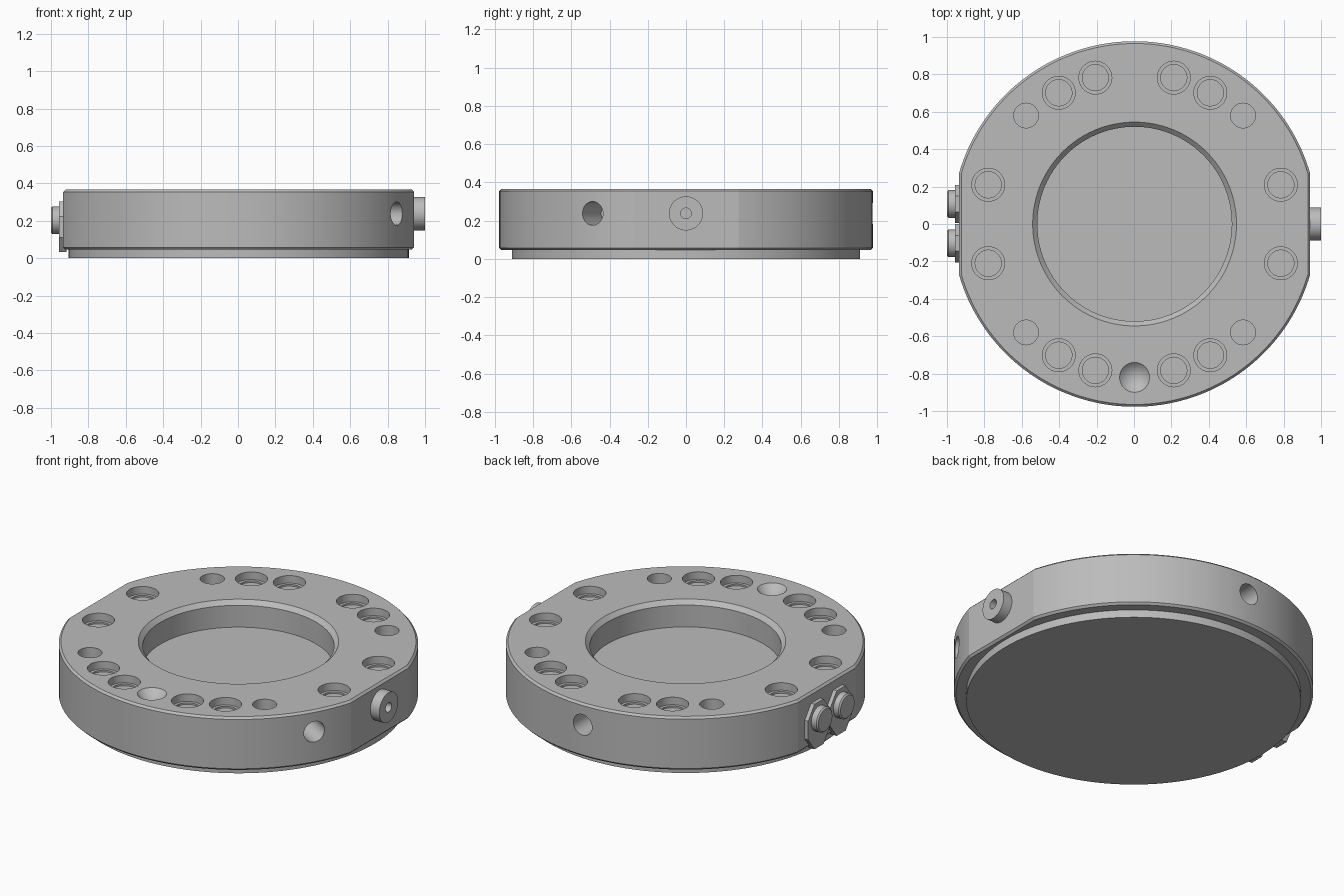
import bpy, bmesh
from math import radians, pi, cos, sin, acos
from mathutils import Matrix

if "Cube" in bpy.data.objects:
    bpy.data.objects.remove(bpy.data.objects["Cube"])

CX = 0.003          # housing axis
R, FLAT = 0.977, 0.938
BOTTOM, TOP = 0.046, 0.366

grey = bpy.data.materials.new("machined_grey")
grey.use_nodes = True
grey.diffuse_color = (0.5, 0.5, 0.5, 1)
grey.node_tree.nodes["Principled BSDF"].inputs["Base Color"].default_value = (0.5, 0.5, 0.5, 1)


def lathe(bm, profile, place, segs=48, turn=0.0):
    """Turn an (r, z) profile about its z axis; both ends are closed."""
    rings = []
    for r, z in profile:
        if r == 0:
            rings.append([bm.verts.new(place @ Matrix.Translation((0, 0, z)).translation)])
        else:
            rings.append([bm.verts.new(place @ Matrix.Translation(
                (r * cos(turn + 2 * pi * i / segs), r * sin(turn + 2 * pi * i / segs), z)).translation)
                for i in range(segs)])
    for a, b in zip(rings, rings[1:]):
        for i in range(segs):
            j = (i + 1) % segs
            if len(a) == 1:
                bm.faces.new((a[0], b[j], b[i]))
            else:
                bm.faces.new((a[i], a[j], b[j], b[i]))
    for ring in (rings[0], rings[-1]):
        if len(ring) > 1:
            bm.faces.new(ring)


def finish(name, bm):
    bmesh.ops.recalc_face_normals(bm, faces=bm.faces)
    mesh = bpy.data.meshes.new(name)
    bm.to_mesh(mesh)
    bm.free()
    mesh.materials.append(grey)
    obj = bpy.data.objects.new(name, mesh)
    bpy.context.collection.objects.link(obj)
    return obj


def select(obj):
    bpy.ops.object.select_all(action='DESELECT')
    obj.select_set(True)
    bpy.context.view_layer.objects.active = obj


def smooth(obj):
    select(obj)
    bpy.ops.object.shade_smooth_by_angle(angle=radians(12))


def turned(name, profile, place, segs=48, turn=0.0):
    bm = bmesh.new()
    lathe(bm, profile, place, segs, turn)
    obj = finish(name, bm)
    if segs > 8:
        smooth(obj)
    return obj


def upright(angle, radius):
    a = radians(angle)
    return Matrix.Translation((CX + radius * cos(a), radius * sin(a), 0))


def outward(angle, y, z):
    """Local z points out sideways at the given heading."""
    return (Matrix.Translation((CX, y, z)) @ Matrix.Rotation(radians(angle), 4, 'Z')
            @ Matrix.Rotation(pi / 2, 4, 'Y'))


# Housing: round plate with two flat sides and chamfered rims
bm = bmesh.new()
corner = acos(FLAT / R)
STEPS = 72
outline = []
for start in (0, pi):
    for i in range(STEPS + 1):
        a = start + corner + (pi - 2 * corner) * i / STEPS
        outline.append(bm.verts.new((CX + R * cos(a), R * sin(a), BOTTOM)))
face = bm.faces.new(outline)
top = bmesh.ops.extrude_face_region(bm, geom=[face])["geom"]
bmesh.ops.translate(bm, vec=(0, 0, TOP - BOTTOM),
                    verts=[v for v in top if isinstance(v, bmesh.types.BMVert)])
housing = finish("housing", bm)
bevel = housing.modifiers.new("rim_chamfer", 'BEVEL')
bevel.width, bevel.segments = 0.012, 1
bevel.limit_method, bevel.angle_limit = 'ANGLE', radians(60)

# Cutters: central bore, bolt holes, dowel holes, conical dimple, side holes
bm = bmesh.new()
lathe(bm, [(0.52, 0.21), (0.52, TOP - 0.025), (0.57, TOP + 0.025)], upright(0, 0), 96)
for quarter in (0, 180):
    for a in (15, 60, 75, 105, 120, 165):
        lathe(bm, [(0.07, TOP - 0.055), (0.07, TOP - 0.045), (0.088, TOP - 0.045), (0.088, 0.4)],
              upright(quarter + a, 0.81), 40)
    for a in (45, 135):
        lathe(bm, [(0.066, 0.16), (0.066, 0.4)], upright(quarter + a, 0.82), 40)
lathe(bm, [(0, TOP - 0.08), (0.1, TOP + 0.02)], upright(-90, 0.82), 40)
for a in (90, -30):
    lathe(bm, [(0.062, 0.78), (0.062, 1.1)], outward(a, 0, 0.238), 40)
cutter = finish("hole_cutters", bm)
cutter.hide_render = True
cut = housing.modifiers.new("holes", 'BOOLEAN')
cut.operation, cut.solver, cut.object = 'DIFFERENCE', 'EXACT', cutter
select(housing)
for name in ("rim_chamfer", "holes"):
    bpy.ops.object.modifier_apply(modifier=name)
bpy.data.objects.remove(cutter)
smooth(housing)

# Base disc below the housing
turned("base_disc", [(0.91, 0), (0.91, BOTTOM + 0.01)], upright(0, 0), 128)

# Single port with a small centre hole on the left flat
turned("left_port", [(0.089, 0.92), (0.089, 0.997), (0.028, 0.997), (0.028, 0.95)],
       outward(0, 0, 0.238))

# Pair of ports on the right flat, each on an eight-sided flange
for side, y in (("front", -0.103), ("back", 0.107)):
    turned(side + "_port_flange", [(0.135 / cos(pi / 8), 0.92), (0.135 / cos(pi / 8), 0.961)],
           outward(180, y, 0.167) @ Matrix.Diagonal((1, 0.76, 1, 1)), 8, pi / 8)
    turned(side + "_port", [(0.074, 0.93), (0.074, 0.995), (0.066, 1.003)],
           outward(180, y, 0.203))
